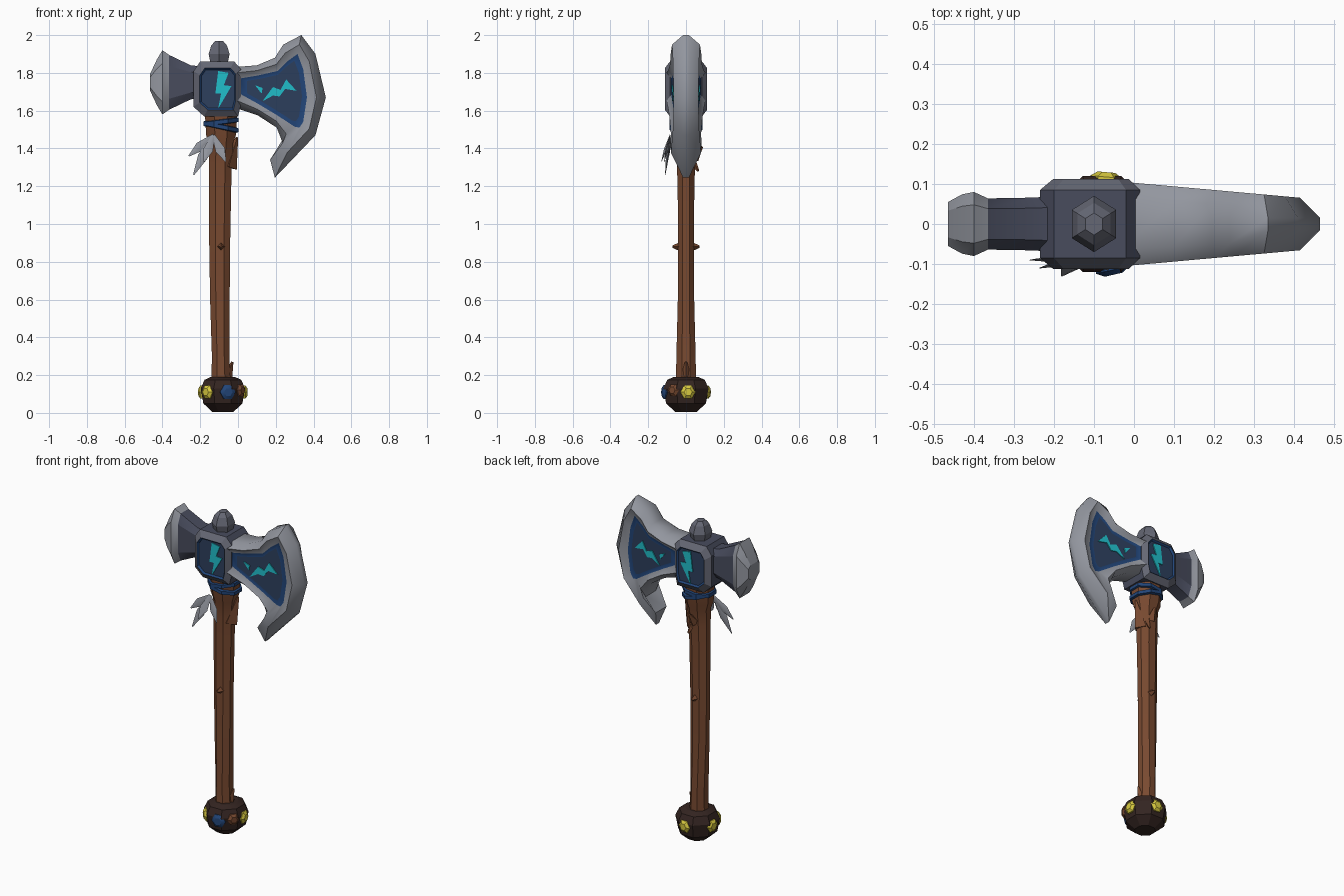
import bpy, bmesh, math
from mathutils import Vector

if "Cube" in bpy.data.objects:
    bpy.data.objects.remove(bpy.data.objects["Cube"])


def colour(name, r, g, b):
    m = bpy.data.materials.new(name)
    m.use_nodes = True
    m.diffuse_color = (r, g, b, 1)
    bsdf = m.node_tree.nodes["Principled BSDF"]
    bsdf.inputs["Base Color"].default_value = (r, g, b, 1)
    bsdf.inputs["Roughness"].default_value = 0.8
    return m


WOOD = colour("brown wood", .19, .068, .03)
DARK = colour("dark leather", .034, .018, .015)
GOLD = colour("yellow brass", .68, .58, .05)
STEEL = colour("light steel", .29, .305, .345)
IRON = colour("grey iron", .13, .137, .175)
SLATE = colour("dark slate", .065, .072, .11)
BLUE = colour("blue enamel", .016, .06, .19)
DEEP = colour("deep blue steel", .026, .05, .11)
GLOW = colour("cyan rune", .015, .52, .6)


def loft(name, rings, mats, angle=35):
    """Bridge rings of equal length and cap the ends.
    mats is one material, or a list: first cap, each band, last cap."""
    if not isinstance(mats, list):
        mats = [mats] * (len(rings) + 1)
    palette = list(dict.fromkeys(mats))
    bm = bmesh.new()
    vs = [[bm.verts.new(p) for p in ring] for ring in rings]
    n = len(vs[0])
    bm.faces.new(vs[0]).material_index = palette.index(mats[0])
    bm.faces.new(vs[-1]).material_index = palette.index(mats[-1])
    for k in range(len(vs) - 1):
        for i in range(n):
            j = (i + 1) % n
            f = bm.faces.new((vs[k][i], vs[k][j], vs[k + 1][j], vs[k + 1][i]))
            f.material_index = palette.index(mats[k + 1])
    bmesh.ops.recalc_face_normals(bm, faces=bm.faces)
    me = bpy.data.meshes.new(name)
    bm.to_mesh(me)
    bm.free()
    for m in palette:
        me.materials.append(m)
    ob = bpy.data.objects.new(name, me)
    bpy.context.collection.objects.link(ob)
    bpy.ops.object.select_all(action='DESELECT')
    ob.select_set(True)
    bpy.context.view_layer.objects.active = ob
    bpy.ops.object.shade_smooth_by_angle(angle=math.radians(angle))
    return ob


def oval(cx, z, rx, ry, n=8, tilt=0):
    """Horizontal ring, optionally tilted along x."""
    ring = []
    for i in range(n):
        a = math.tau * (i + .5) / n
        ring.append((cx + rx * math.cos(a), ry * math.sin(a), z + tilt * math.cos(a)))
    return ring


def spike(name, stations, mat, flat=.3):
    """Diamond-section spike through (point, half width) stations."""
    pts = [Vector(p) for p, w in stations]
    d = (pts[-1] - pts[0]).normalized()
    u = d.cross(Vector((0, 1, 0)))
    u = u.normalized() if u.length > .1 else Vector((1, 0, 0))
    v = d.cross(u)
    return loft(name, [[p + u * w, p + v * w * flat, p - u * w, p - v * w * flat]
                       for p, (_, w) in zip(pts, stations)], mat)


# Wooden shaft with its wider collar
loft("shaft", [oval(*r) for r in (
    (-.09, .16, .055, .058), (-.092, .3, .05, .055), (-.096, .6, .056, .047),
    (-.097, .9, .06, .045), (-.095, 1.2, .064, .048), (-.093, 1.33, .066, .053),
    (-.09, 1.43, .07, .062), (-.09, 1.47, .085, .075), (-.09, 1.58, .092, .085))], WOOD)

# Splinters and knots standing off the shaft
for i, (a, b, w) in enumerate((
        ((-.09, .03, .88), (-.09, .072, .88), .025), ((-.09, -.03, .88), (-.09, -.072, .88), .025),
        ((-.06, 0, .18), (-.03, 0, .27), .03), ((-.05, 0, 1.3), (-.005, .01, 1.46), .045),
        ((-.09, .04, 1.35), (-.08, .085, 1.41), .03), ((-.07, .03, 1.34), (-.06, .065, 1.28), .02))):
    spike(f"splinter_{i}", [(a, w), (b, .006)], WOOD, 1)

# Blue cord around the collar
for i, (z, t) in enumerate(((1.515, -.02), (1.54, .012))):
    loft(f"cord_{i}", [oval(-.09, z - .014, .088, .08, 8, t), oval(-.09, z - .01, .1, .095, 8, t),
                       oval(-.09, z + .01, .1, .095, 8, t), oval(-.09, z + .014, .088, .08, 8, t)], BLUE)

# Feathers hanging in front of the collar
root = Vector((-.13, -.085, 1.47))
for i, tip in enumerate(((-.235, -.11, 1.26), (-.26, -.09, 1.36), (-.18, -.13, 1.33), (-.065, -.115, 1.33))):
    tip = Vector(tip)
    spike(f"feather_{i}", [(root, .008), (root.lerp(tip, .55), .026), (tip, .003)], STEEL)

# Pommel
loft("pommel", [oval(-.08, z, r, r * 1.02) for z, r in (
    (.005, .06), (.05, .112), (.13, .127), (.175, .105), (.19, .07))], DARK, 20)


def stud(name, degrees, size, mat, z=.11):
    """Domed six-sided stud on the pommel's side."""
    a = math.radians(degrees)
    out = Vector((math.cos(a), math.sin(a), 0))
    side = Vector((-out.y, out.x, 0))
    rings = []
    for reach, s in ((.09, 1), (.118, 1), (.13, .55)):
        c = Vector((-.08, 0, z)) + out * reach
        rings.append([c + (side * math.cos(k * math.tau / 6) + Vector((0, 0, math.sin(k * math.tau / 6))))
                      * size * s for k in range(6)])
    loft(name, rings, mat)


for i, deg in enumerate((5, 85, 170, 225)):
    stud(f"brass_stud_{i}", deg, .04, GOLD)
stud("pommel_gem", 283, .042, BLUE)
stud("pommel_patch", 325, .036, WOOD, .12)

# Central block of the head, with an enamel panel on each face
block = [(-.2, 1.86), (-.02, 1.86), (.015, 1.82), (.015, 1.63),
         (0, 1.57), (-.18, 1.57), (-.235, 1.62), (-.235, 1.81)]
centre = Vector((-.1, 1.715))


def layer(points, y, middle=centre, s=1):
    """Copy of an xz outline, scaled about its middle, at depth y."""
    depth = y if callable(y) else (lambda x: y)
    scaled = [middle + (Vector(p) - middle) * s for p in points]
    return [(p.x, depth(p.x), p.y) for p in scaled]


loft("head_block", [layer(block, y, s=s) for y, s in (
    (-.102, .7), (-.112, .76), (-.085, 1), (.085, 1), (.112, .76), (.102, .7))],
    [DEEP, BLUE, IRON, SLATE, IRON, BLUE, DEEP], 20)

# Knob on top
loft("top_knob", [oval(-.1, z, r, r * 1.1, 6) for z, r in (
    (1.84, .05), (1.9, .064), (1.945, .048), (1.968, .025))], IRON, 20)


# Flared hammer at the back of the head
def section(x, hy, hz):
    z = 1.75
    corners = [(1, .6), (.6, 1), (-.6, 1), (-1, .6), (-1, -.6), (-.6, -1), (.6, -1), (1, -.6)]
    return [(x, hy * a, z + hz * b) for a, b in corners]


loft("hammer", [section(*s) for s in (
    (-.2, .07, .085), (-.25, .066, .09), (-.365, .064, .145), (-.4, .08, .17),
    (-.43, .074, .12), (-.465, .055, .045))],
    [SLATE, SLATE, SLATE, STEEL, STEEL, STEEL, STEEL], 25)

# Blade: outer edge, raised steel rim and recessed panel
outer = [(-.03, 1.83), (.1, 1.84), (.195, 1.88), (.24, 1.95), (.335, 2), (.41, 1.9), (.465, 1.67),
         (.41, 1.47), (.195, 1.245), (.17, 1.34), (.24, 1.42), (.205, 1.51), (.105, 1.575), (-.03, 1.62)]
inner = [(.01, 1.77), (.1, 1.785), (.21, 1.81), (.26, 1.86), (.315, 1.9), (.345, 1.82), (.365, 1.67),
         (.345, 1.54), (.325, 1.51), (.3, 1.515), (.27, 1.535), (.2, 1.58), (.1, 1.64), (.01, 1.69)]
rim = [Vector(o).lerp(Vector(i), .5) for o, i in zip(outer, inner)]
mid = Vector((.22, 1.7))


def rim_depth(x):
    return .103 - .09 * x


def panel_depth(x):
    return .08 - .09 * x


def blade_side(s):
    """Rings from the panel out to the edge on one side."""
    edge = [(x, s * (.015 if 4 <= k <= 8 else .6 * rim_depth(x)), z) for k, (x, z) in enumerate(outer)]
    return [layer(inner, lambda x: s * panel_depth(x), mid, .82),
            layer(inner, lambda x: s * panel_depth(x)),
            layer(rim, lambda x: s * rim_depth(x)), edge]


loft("blade", blade_side(-1) + blade_side(1)[::-1],
     [DEEP, BLUE, STEEL, STEEL, STEEL, STEEL, STEEL, BLUE, DEEP], 50)

# Thin glowing runes on both faces
bolt = [(-.105, 1.81), (-.05, 1.8), (-.075, 1.735), (-.035, 1.73), (-.105, 1.61),
        (-.09, 1.69), (-.12, 1.69)]
branch = [(.13, 1.65), (.185, 1.725), (.225, 1.71), (.255, 1.765), (.31, 1.705),
          (.25, 1.715), (.22, 1.675), (.185, 1.68)]
chip = [(.09, 1.735), (.13, 1.72), (.125, 1.69)]
for s, face in ((-1, "front"), (1, "back")):
    for name, shape, depth in (("bolt", bolt, lambda x: .102), ("branch", branch, panel_depth),
                               ("chip", chip, panel_depth)):
        loft(f"{face}_{name}_rune", [layer(shape, lambda x: s * (depth(x) - .002)),
                                     layer(shape, lambda x: s * (depth(x) + .005))], GLOW)
